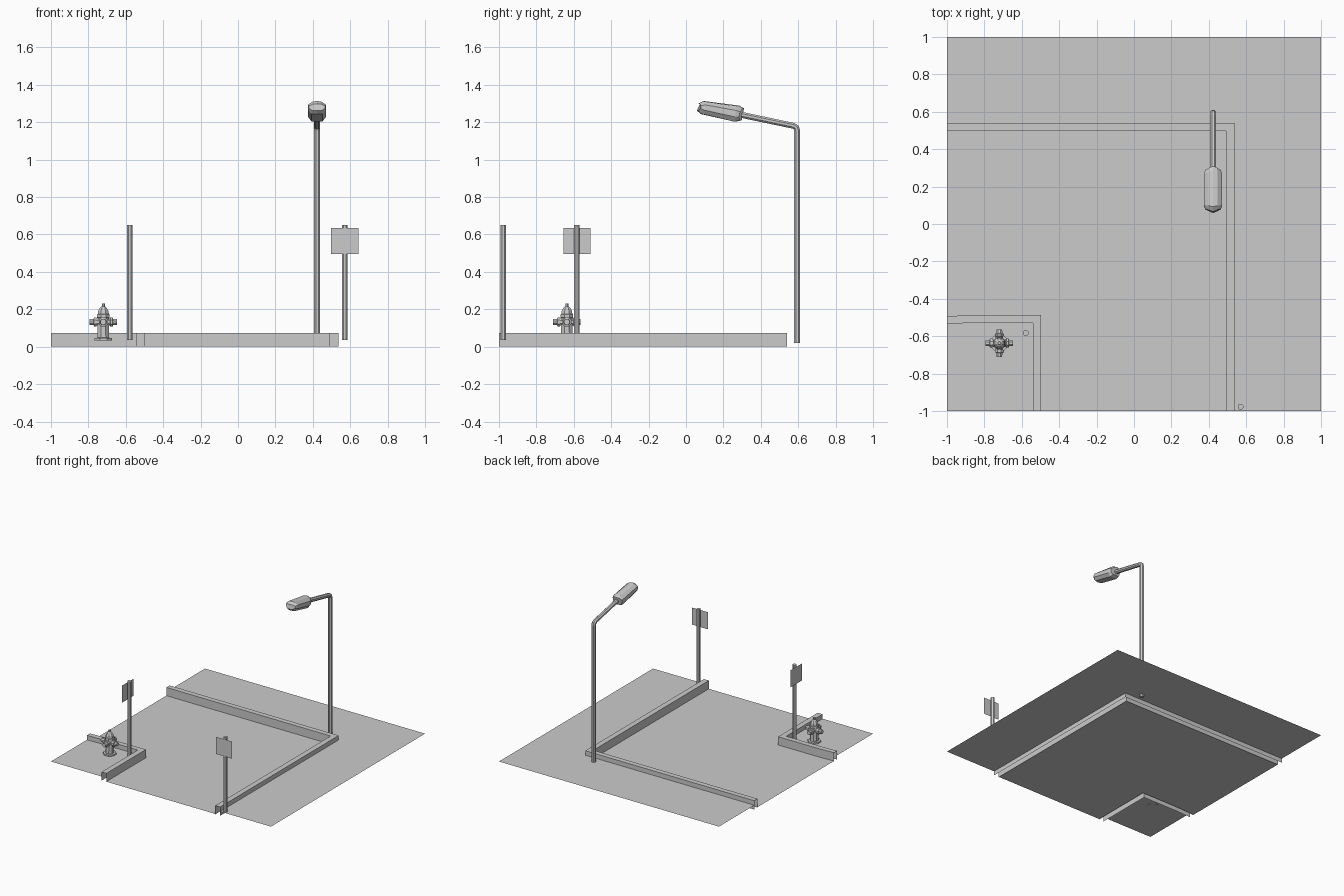
import bpy, math
from mathutils import Vector

if "Cube" in bpy.data.objects:
    bpy.data.objects.remove(bpy.data.objects["Cube"])

WALK = 0.035   # pavement level
ROAD = 0.004   # road level


def mesh_object(name, verts, faces):
    me = bpy.data.meshes.new(name)
    me.from_pydata(verts, [], faces)
    me.update()
    ob = bpy.data.objects.new(name, me)
    bpy.context.collection.objects.link(ob)
    return ob


def loft(name, rings):
    """Skin a list of equal-sized vertex rings and cap both ends."""
    n = len(rings[0])
    verts = [v for r in rings for v in r]
    faces = [(i * n + j, i * n + (j + 1) % n, (i + 1) * n + (j + 1) % n, (i + 1) * n + j)
             for i in range(len(rings) - 1) for j in range(n)]
    faces += [tuple(reversed(range(n))), tuple(range(len(verts) - n, len(verts)))]
    return mesh_object(name, verts, faces)


def turned(name, base, axis, profile, sides):
    """Lathe a (radius, distance) profile along an axis from base."""
    q = Vector(axis).to_track_quat('Z', 'Y')
    rings = []
    for r, d in profile:
        ring = []
        for k in range(sides):
            a = 2 * math.pi * (k + 0.5) / sides
            ring.append(Vector(base) + q @ Vector((r * math.cos(a), r * math.sin(a), d)))
        rings.append(ring)
    return loft(name, rings)


def curb(name, outer, inner, top=0.072):
    """Open-bottomed kerb channel: outer wall, top, inner wall."""
    n = len(outer)
    verts = [(x, y, z) for pts, z in ((outer, 0), (outer, top), (inner, top), (inner, 0))
             for x, y in pts]
    faces = [(r * n + i, r * n + i + 1, (r + 1) * n + i + 1, (r + 1) * n + i)
             for r in range(3) for i in range(n - 1)]
    return mesh_object(name, verts, faces)


def sheet(name, outline, z):
    return mesh_object(name, [(x, y, z) for x, y in outline], [tuple(range(len(outline)))])


# Kerb outlines
big_out = [(-1, .54), (.537, .54), (.537, -1)]
big_in = [(-1, .498), (.493, .498), (.493, -1)]
small_out = [(-1, -.493), (-.85, -.486), (-.497, -.486), (-.497, -1)]
small_in = [(-1, -.534), (-.85, -.528), (-.541, -.528), (-.541, -1)]
curb("large_curb", big_out, big_in)
curb("small_curb", small_out, small_in)

# Raised pavements and the lower road between the kerbs
sheet("outer_pavement", big_out + [(1, -1), (1, 1), (-1, 1)], WALK)
sheet("corner_pavement", [(-1, -1)] + small_in[::-1], WALK)
sheet("road", small_out + big_in[::-1], ROAD)


# Street signs: post plus thin plate, u is the plate's horizontal direction
def sign(name, x, y, normal):
    turned(name + "_post", (x, y, WALK), (0, 0, 1), [(.016, 0), (.016, .615)], 8)
    n = Vector(normal)
    u = Vector((-n.y, n.x, 0)) * 0.073
    c = Vector((x, y, 0.565)) + n * 0.016
    h = Vector((0, 0, 0.070))
    mesh_object(name + "_plate", [c - u - h, c + u - h, c + u + h, c - u + h], [(0, 1, 2, 3)])


sign("corner_sign", -.579, -.583, (-1, 0, 0))
sign("edge_sign", .57, -.977, (0, -1, 0))

# Lamp pole with bent arm: rings perpendicular to a path in the YZ plane
LX = 0.4225
path = [(.594, .02), (.594, 1.155), (.589, 1.172), (.574, 1.181), (.28, 1.243)]
tilts = [0, 0, 30, 62, 78]
rings = []
for (y, z), t in zip(path, tilts):
    t = math.radians(t)
    side = Vector((0, math.cos(t), math.sin(t)))
    rings.append([Vector((LX, y, z)) + 0.0175 * (Vector((1, 0, 0)) * math.cos(a) + side * math.sin(a))
                  for a in [math.pi * (k + .5) / 4 for k in range(8)]])
loft("lamp_pole", rings)

# Lamp head: chamfered sections (y, z centre, half width, half height, end point skew)
shape = [(1, .4), (.5, .9), (0, 1), (-.5, .9), (-1, .4),
         (-1, -.4), (-.6, -1), (0, -1), (.6, -1), (1, -.4)]
sections = [(.304, 1.243, .042, .032, -.018), (.275, 1.246, .048, .043, -.01),
            (.085, 1.279, .048, .035, .014), (.062, 1.281, .042, .018, .018)]
loft("lamp_head", [[(LX + w * sx, y + k * abs(sx) + 0.2 * h * sz, z + h * sz) for sx, sz in shape]
                   for y, z, w, h, k in sections])

# Fire hydrant body
HX, HY = -.72, -.637
turned("hydrant_body", (HX, HY, 0.033), (0, 0, 1),
       [(.05, 0), (.05, .013), (.034, .015), (.032, .12), (.036, .122), (.036, .14),
        (.032, .142), (.029, .16), (.018, .177), (.009, .183), (.009, .199)], 8)

# Four hydrant nozzles with caps
for i in range(4):
    a = i * math.pi / 2
    turned(f"hydrant_nozzle_{i + 1}", (HX, HY, 0.132), (math.cos(a), math.sin(a), 0),
           [(.021, .02), (.021, .036), (.026, .037), (.026, .05), (.018, .052), (.016, .073)], 8)
